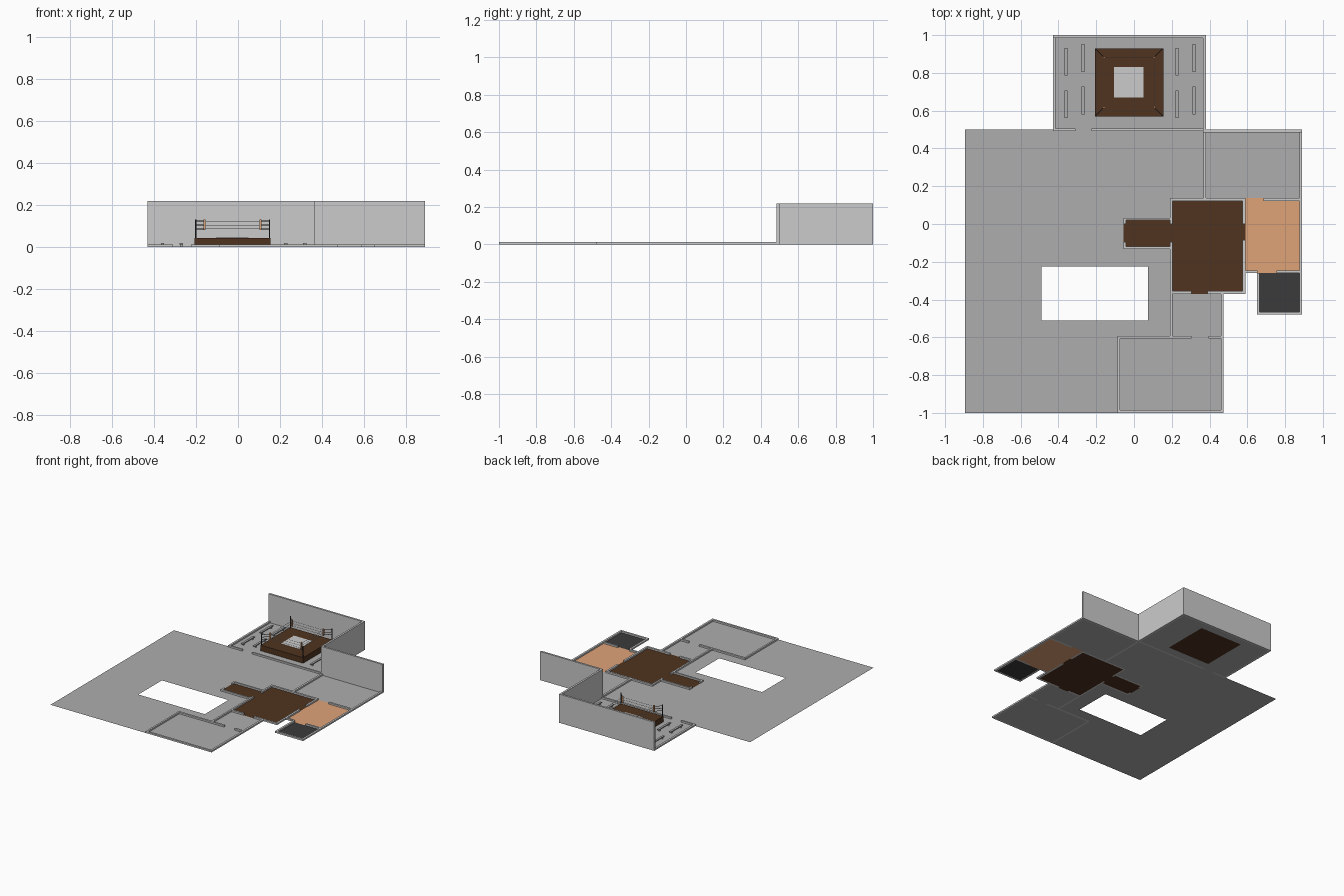
import bpy, bmesh
from mathutils import Vector

LOW, TALL = 0.012, 0.22


def material(name, r, g, b):
    m = bpy.data.materials.new(name)
    m.diffuse_color = (r, g, b, 1)
    return m


FLOOR = material("floor_grey", 0.42, 0.42, 0.42)
BROWN = material("dark_wood", 0.08, 0.034, 0.014)
TAN = material("tan", 0.74, 0.37, 0.19)
DARK = material("charcoal", 0.044, 0.044, 0.044)


def finish(name, bm, mat=None):
    me = bpy.data.meshes.new(name)
    bm.to_mesh(me)
    bm.free()
    ob = bpy.data.objects.new(name, me)
    bpy.context.collection.objects.link(ob)
    if mat:
        me.materials.append(mat)
    return ob


def add_box(bm, x0, x1, y0, y1, z0, z1):
    vs = bmesh.ops.create_cube(bm, size=1)["verts"]
    for v in vs:
        v.co = ((x0 + x1) / 2 + v.co.x * (x1 - x0),
                (y0 + y1) / 2 + v.co.y * (y1 - y0),
                (z0 + z1) / 2 + v.co.z * (z1 - z0))


def boxes(name, rects, z0, z1, mat=None):
    bm = bmesh.new()
    for r in rects:
        add_box(bm, *r, z0, z1)
    return finish(name, bm, mat)


def floor(name, rects, mat=FLOOR):
    bm = bmesh.new()
    for x0, x1, y0, y1 in rects:
        bm.faces.new([bm.verts.new(p) for p in
                      ((x0, y0, 0), (x1, y0, 0), (x1, y1, 0), (x0, y1, 0))])
    return finish(name, bm, mat)


def add_rod(bm, a, b, r):
    a, b = Vector(a), Vector(b)
    d = b - a
    vs = bmesh.ops.create_cone(bm, cap_ends=True, segments=6, radius1=r,
                               radius2=r, depth=d.length)["verts"]
    q = d.to_track_quat('Z', 'Y')
    for v in vs:
        v.co = q @ v.co + (a + b) / 2


# Floors, one thin sheet per room with its door sills
floor("main_floor", [(-0.895, -0.49, -1, 0.5), (-0.49, -0.43, -0.225, 0.5),
                     (-0.43, -0.055, -0.225, 0.492), (-0.055, 0.19, 0.033, 0.492),
                     (0.19, 0.367, 0.137, 0.492), (-0.055, 0.19, -0.225, -0.133),
                     (0.075, 0.19, -0.51, -0.225), (-0.49, -0.088, -1, -0.51),
                     (-0.088, 0.19, -0.592, -0.51), (-0.31, -0.225, 0.492, 0.505)])
floor("arena_floor", [(-0.415, -0.207, 0.505, 0.985), (0.155, 0.365, 0.505, 0.985),
                      (-0.207, 0.155, 0.505, 0.57), (-0.207, 0.155, 0.93, 0.985)])
floor("upper_right_floor", [(0.382, 0.875, 0.137, 0.485)])
floor("corridor_floor", [(0.203, 0.46, -0.592, -0.37), (0.305, 0.395, -0.607, -0.592)])
floor("lower_room_floor", [(-0.075, 0.46, -0.985, -0.607)])
floor("wood_room_floor", [(0.203, 0.575, -0.355, 0.122), (0.305, 0.39, -0.37, -0.355),
                          (0.19, 0.203, -0.095, 0), (0.575, 0.59, -0.085, 0)], BROWN)
floor("entry_floor", [(-0.042, 0.19, -0.12, 0.02), (-0.055, -0.042, -0.095, 0)], BROWN)
floor("tan_room_floor", [(0.59, 0.875, -0.247, 0.122), (0.59, 0.685, 0.122, 0.137),
                         (0.655, 0.755, -0.26, -0.247)], TAN)
floor("dark_room_floor", [(0.665, 0.875, -0.465, -0.26)], DARK)

# Full-height walls
boxes("tall_back_wall", [(-0.43, 0.38, 0.985, 1)], 0, TALL)
boxes("tall_side_wall", [(0.365, 0.38, 0.5, 0.985)], 0, TALL)
boxes("tall_rear_wall", [(0.365, 0.89, 0.485, 0.5)], 0, TALL)

# Cut-down walls with door gaps
low_walls = {
    "arena": [(-0.43, -0.415, 0.492, 0.985), (-0.415, -0.31, 0.492, 0.505),
              (-0.225, 0.365, 0.492, 0.505)],
    "upper_right": [(0.367, 0.382, 0.137, 0.485), (0.19, 0.59, 0.122, 0.137),
                    (0.685, 0.89, 0.122, 0.137), (0.875, 0.89, 0.137, 0.485)],
    "wood_room": [(0.19, 0.203, 0, 0.122), (0.19, 0.203, -0.592, -0.095),
                  (0.575, 0.59, 0, 0.122), (0.575, 0.59, -0.37, -0.085),
                  (0.203, 0.305, -0.37, -0.355), (0.39, 0.575, -0.37, -0.355)],
    "entry": [(-0.055, 0.19, 0.02, 0.033), (-0.055, 0.19, -0.133, -0.12),
              (-0.055, -0.042, 0, 0.02), (-0.055, -0.042, -0.12, -0.095)],
    "tan_room": [(0.59, 0.655, -0.26, -0.247), (0.755, 0.875, -0.26, -0.247),
                 (0.875, 0.89, -0.48, 0.122)],
    "dark_room": [(0.65, 0.665, -0.48, -0.26), (0.665, 0.875, -0.48, -0.465)],
    "lower_room": [(0.46, 0.475, -1, -0.37), (-0.088, 0.305, -0.607, -0.592),
                   (0.395, 0.46, -0.607, -0.592), (-0.088, -0.075, -1, -0.607),
                   (-0.075, 0.46, -1, -0.985)],
}
for room, rects in low_walls.items():
    boxes(room + "_low_walls", rects, 0, LOW)

# Raised ring platform with a pale mat
boxes("ring_platform", [(-0.207, 0.155, 0.57, 0.93)], 0, 0.043, BROWN)
boxes("ring_mat", [(-0.105, 0.05, 0.67, 0.83)], 0.043, 0.0445)

# Corner posts, pads and ropes
CX, CY = -0.026, 0.75
corners = [(-1, -1), (1, -1), (1, 1), (-1, 1)]
posts, ropes, pads = bmesh.new(), bmesh.new(), bmesh.new()
for i, (sx, sy) in enumerate(corners):
    px, py = CX + sx * 0.176, CY + sy * 0.176
    ix, iy = CX + sx * 0.133, CY + sy * 0.133
    add_rod(posts, (px, py, 0.043), (px, py, 0.13), 0.004)
    add_box(pads, ix - 0.005, ix + 0.005, iy - 0.005, iy + 0.005, 0.08, 0.132)
    nx, ny = corners[(i + 1) % 4]
    for z in (0.086, 0.104, 0.123):
        add_rod(posts, (px, py, z), (ix, iy, z), 0.002)
        add_rod(ropes, (ix, iy, z),
                (CX + nx * 0.133, CY + ny * 0.133, z), 0.0012)
finish("ring_posts", posts, DARK)
finish("ring_ropes", ropes)
finish("ring_corner_pads", pads, TAN)

# Spectator benches: seat on two feet
bench = bmesh.new()
for x, starts in ((-0.36, (0.785, 0.56)), (-0.27, (0.805, 0.58)),
                  (0.228, (0.785, 0.56)), (0.318, (0.805, 0.58))):
    for y in starts:
        add_box(bench, x - 0.008, x + 0.008, y, y + 0.148, 0.012, 0.018)
        for fy in (y + 0.015, y + 0.125):
            add_box(bench, x - 0.006, x + 0.006, fy, fy + 0.008, 0, 0.012)
finish("benches", bench, FLOOR)
